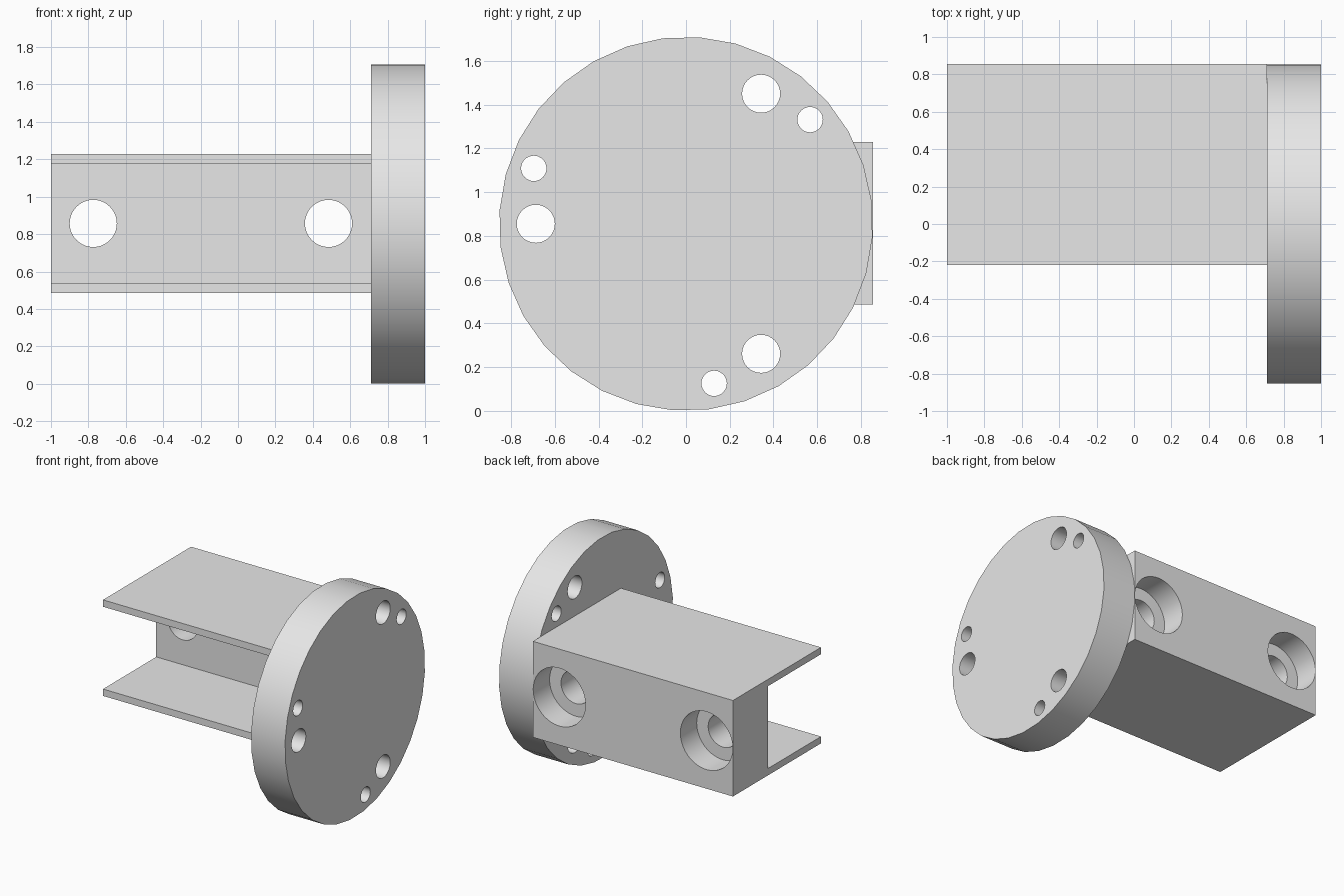
import bpy
import bmesh
from math import cos, sin, radians
from mathutils import Vector

cube = bpy.data.objects.get("Cube")
if cube:
    bpy.data.objects.remove(cube, do_unlink=True)

grey = bpy.data.materials.new("plain grey")
grey.use_nodes = True
grey.diffuse_color = (0.8, 0.8, 0.8, 1)
grey.node_tree.nodes["Principled BSDF"].inputs["Base Color"].default_value = (0.8, 0.8, 0.8, 1)

MID = 0.855          # height of the disc axis
X_DISC = 0.71        # plane where the bracket meets the disc


def prism(name, points, sweep):
    """Extrude a closed outline along a vector."""
    bm = bmesh.new()
    face = bm.faces.new([bm.verts.new(p) for p in points])
    result = bmesh.ops.extrude_face_region(bm, geom=[face], use_keep_orig=True)
    moved = [v for v in result["geom"] if isinstance(v, bmesh.types.BMVert)]
    bmesh.ops.translate(bm, verts=moved, vec=Vector(sweep))
    bmesh.ops.recalc_face_normals(bm, faces=bm.faces)
    mesh = bpy.data.meshes.new(name)
    bm.to_mesh(mesh)
    bm.free()
    mesh.materials.append(grey)
    obj = bpy.data.objects.new(name, mesh)
    bpy.context.collection.objects.link(obj)
    return obj


def ring(radius, sides, start=0):
    angles = [radians(start + 360 * i / sides) for i in range(sides)]
    return [(radius * cos(a), radius * sin(a)) for a in angles]


def rod_x(name, y, z, radius, x0, x1, sides=32, start=0):
    outline = [(x0, y + u, z + v) for u, v in ring(radius, sides, start)]
    return prism(name, outline, (x1 - x0, 0, 0))


def rod_y(name, x, z, radius, y0, y1, sides=40):
    outline = [(x + u, y0, z + v) for u, v in ring(radius, sides)]
    return prism(name, outline, (0, y1 - y0, 0))


def cut(target, cutters):
    """Subtract each cutter, then discard it."""
    bpy.context.view_layer.objects.active = target
    for cutter in cutters:
        cutter.hide_render = True
        mod = target.modifiers.new("hole", "BOOLEAN")
        mod.operation = "DIFFERENCE"
        mod.solver = "EXACT"
        mod.object = cutter
        bpy.ops.object.modifier_apply(modifier=mod.name)
        bpy.data.objects.remove(cutter, do_unlink=True)


# Round mounting disc with three pairs of through holes
disc = rod_x("mounting_disc", 0, MID, 0.855, X_DISC, 1, start=-2.9 - 1.25)
holes = []
for turn in (60, 180, 300):
    for distance, lag, radius in ((0.687, 0, 0.087), (0.741, 20, 0.058)):
        a = radians(turn - lag)
        holes.append(rod_x("hole_cutter", distance * cos(a), MID + distance * sin(a),
                           radius, X_DISC - 0.1, 1.1))
cut(disc, holes)

# Channel bracket: thick web at the back, two thin flanges toward the front
FRONT, WEB, BACK = -0.22, 0.43, 0.855
HALF, INNER = 0.371, 0.318
upper = [(BACK, HALF), (FRONT, HALF), (FRONT, INNER), (WEB, INNER)]
section = upper + [(y, -h) for y, h in reversed(upper)]
bracket = prism("channel_bracket", [(-1, y, MID + 0.002 + h) for y, h in section],
                (X_DISC + 1, 0, 0))

# Counterbored bolt holes through the web
bores = []
for x in (-0.774, 0.484):
    bores.append(rod_y("bolt_cutter", x, MID + 0.002, 0.126, WEB - 0.1, BACK + 0.1))
    bores.append(rod_y("counterbore_cutter", x, MID + 0.002, 0.224, BACK - 0.2, BACK + 0.1))
cut(bracket, bores)

# Smooth round walls, sharp rims
bpy.ops.object.select_all(action="DESELECT")
for part in (disc, bracket):
    part.select_set(True)
bpy.context.view_layer.objects.active = disc
bpy.ops.object.shade_smooth_by_angle(angle=radians(30))
